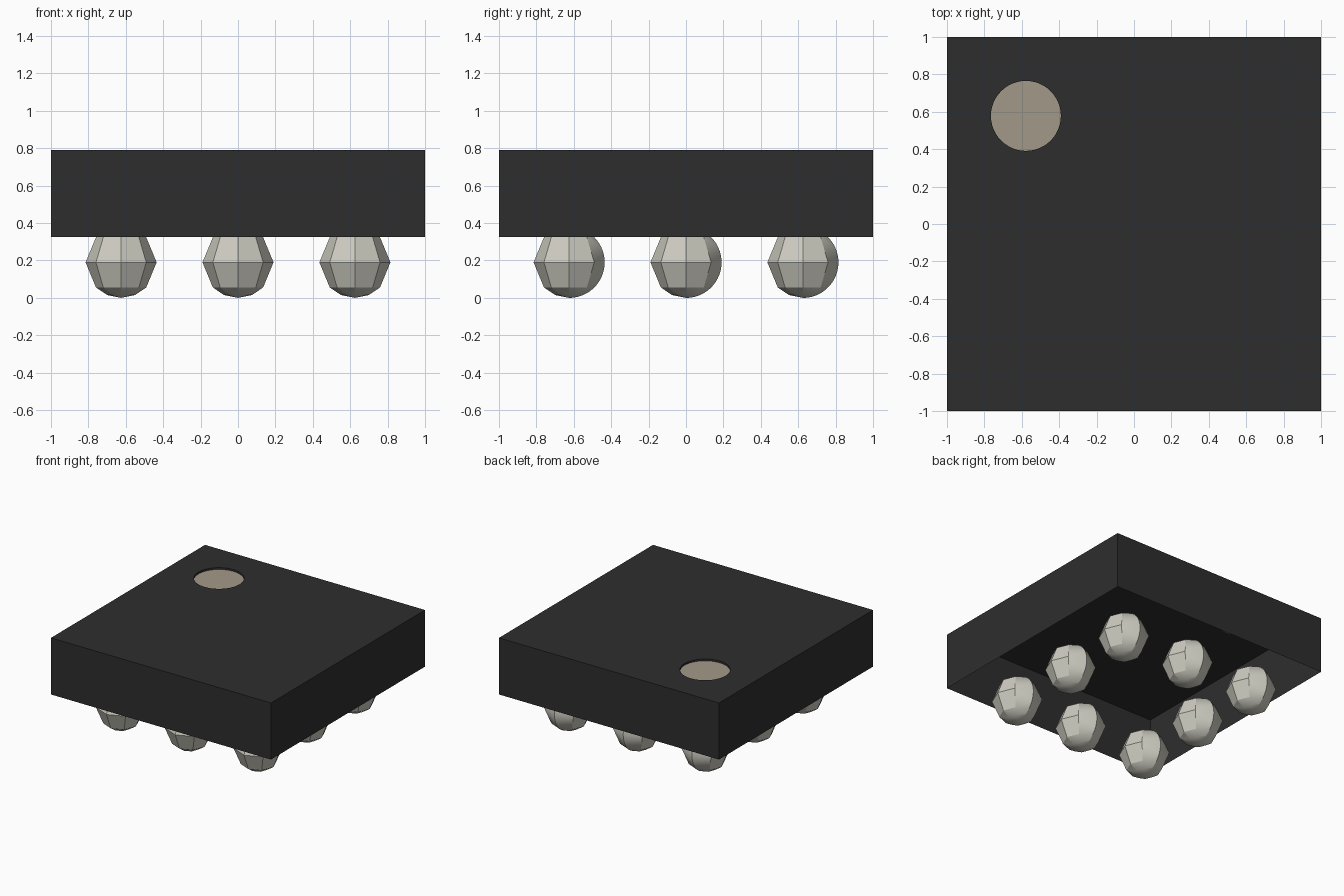
import bpy, bmesh, math

if "Cube" in bpy.data.objects:
    bpy.data.objects.remove(bpy.data.objects["Cube"], do_unlink=True)

BOTTOM, TOP = 0.325, 0.79      # body height range
R, PITCH = 0.19, 0.625         # ball radius and spacing
DOT, DOT_R, DOT_DEPTH = (-0.578, 0.578), 0.187, 0.015


def material(name, rgb):
    m = bpy.data.materials.new(name)
    m.use_nodes = True
    m.diffuse_color = (*rgb, 1)
    bsdf = m.node_tree.nodes["Principled BSDF"]
    bsdf.inputs["Base Color"].default_value = (*rgb, 1)
    bsdf.inputs["Roughness"].default_value = 0.6
    return m


def add_object(name, mesh, location=(0, 0, 0)):
    ob = bpy.data.objects.new(name, mesh)
    ob.location = location
    bpy.context.collection.objects.link(ob)
    return ob


charcoal = material("charcoal", (0.027, 0.027, 0.027))
tan = material("warm grey", (0.36, 0.32, 0.25))
silver = material("pale silver", (0.6, 0.59, 0.52))


def ring(bm, points):
    """Closed loop of edges through the points."""
    vs = [bm.verts.new(p) for p in points]
    return [bm.edges.new((vs[i], vs[(i + 1) % len(vs)])) for i in range(len(vs))]


# Package body: open-bottomed shell with a shallow round recess in its top
bm = bmesh.new()
square = ring(bm, [(-1, -1, TOP), (1, -1, TOP), (1, 1, TOP), (-1, 1, TOP)])
circle = ring(bm, [(DOT[0] + DOT_R * math.cos(a), DOT[1] + DOT_R * math.sin(a), TOP)
                   for a in (2 * math.pi * i / 48 for i in range(48))])
bmesh.ops.triangle_fill(bm, edges=square + circle, use_beauty=True, normal=(0, 0, 1))


def drop(edges, depth):
    """Extrude a loop straight down and return the new loop."""
    geom = bmesh.ops.extrude_edge_only(bm, edges=edges)["geom"]
    verts = [g for g in geom if isinstance(g, bmesh.types.BMVert)]
    bmesh.ops.translate(bm, verts=verts, vec=(0, 0, -depth))
    vset = set(verts)
    return [e for e in bm.edges if e.verts[0] in vset and e.verts[1] in vset]


drop(square, TOP - BOTTOM)
floor_edges = drop(circle, DOT_DEPTH)
bmesh.ops.contextual_create(bm, geom=floor_edges)
bmesh.ops.recalc_face_normals(bm, faces=bm.faces[:])
bm.normal_update()
# Keep the top facing up
if max(bm.faces, key=lambda f: f.calc_center_median().z).normal.z < 0:
    bmesh.ops.reverse_faces(bm, faces=bm.faces[:])
# Recess floor takes the marker colour
for f in bm.faces:
    if all(abs(v.co.z - (TOP - DOT_DEPTH)) < 1e-4 for v in f.verts):
        f.material_index = 1
body_mesh = bpy.data.meshes.new("package_body")
bm.to_mesh(body_mesh)
bm.free()
body_mesh.materials.append(charcoal)
body_mesh.materials.append(tan)
add_object("package_body", body_mesh)

# Solder ball: coarse faceted sphere with a finely divided seam on the back
bm = bmesh.new()
for lat in (-67, -45, 0, 45):
    for i in range(8):
        la, lo = math.radians(lat), math.radians(45 * i)
        if i != 2:             # the seam supplies the back meridian
            bm.verts.new((R * math.cos(la) * math.cos(lo),
                          R * math.cos(la) * math.sin(lo), R * math.sin(la)))
for i in range(61):
    a = math.radians(-90 + 3 * i)
    bm.verts.new((0, R * math.cos(a), R * math.sin(a)))
bmesh.ops.convex_hull(bm, input=bm.verts[:])
bmesh.ops.recalc_face_normals(bm, faces=bm.faces[:])
ball_mesh = bpy.data.meshes.new("solder_ball")
bm.to_mesh(ball_mesh)
bm.free()
ball_mesh.materials.append(silver)

# Eight balls around the edge of a three by three grid
balls = [add_object(f"solder_ball_{i + 1}_{j + 1}", ball_mesh,
                    ((i - 1) * PITCH, (j - 1) * PITCH, R))
         for i in range(3) for j in range(3) if (i, j) != (1, 1)]

bpy.ops.object.select_all(action="DESELECT")
balls[0].select_set(True)
bpy.context.view_layer.objects.active = balls[0]
bpy.ops.object.shade_smooth_by_angle(angle=math.radians(25))
